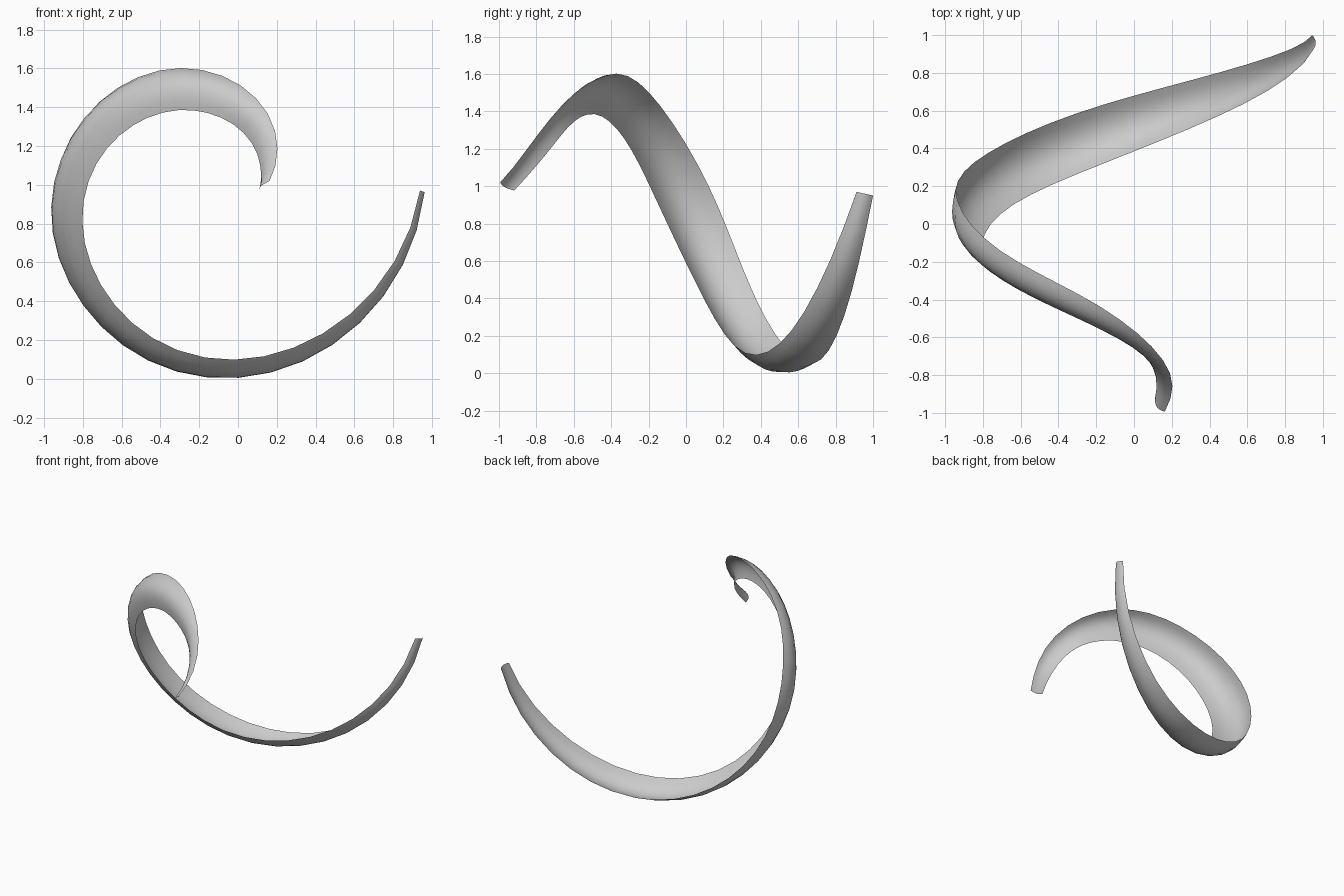
import bpy, bmesh, math

cube = bpy.data.objects.get("Cube")
if cube:
    bpy.data.objects.remove(cube)

CENTRE_X, CENTRE_Z = -0.2, 0.95
SEGMENTS, ACROSS, BULGE = 36, 8, 0.23

# Radius and depth of both ribbon edges at every eighth of the turn
inner_radius = [0.305, 0.38, 0.43, 0.496, 0.59, 0.695, 0.835, 0.97, 1.135]
inner_depth = [-0.945, -0.71, -0.54, -0.365, -0.17, 0.065, 0.305, 0.59, 0.905]
outer_radius = [0.315, 0.53, 0.645, 0.7, 0.74, 0.8, 0.89, 1.01, 1.145]
outer_depth = [-1.07, -0.755, -0.425, -0.15, 0.145, 0.38, 0.62, 0.82, 1.0]


def smooth_value(keys, angle):
    """Catmull-Rom interpolation of evenly spaced keys, angle in degrees."""
    last = len(keys) - 1
    padded = [2 * keys[0] - keys[1]] + keys + [2 * keys[last] - keys[last - 1]]
    position = angle / 45
    i = max(0, min(last - 1, int(position)))
    t = position - i
    a, b, c, d = padded[i:i + 4]
    return b + t / 2 * (c - a + t * (2 * a - 5 * b + 4 * c - d + t * (3 * (b - c) + d - a)))


def ribbon_row(u):
    """Curved cross-section of the ribbon at fraction u of its length."""
    start, end = 5 + 356 * u, 11 + 349 * u
    r0, y0 = smooth_value(inner_radius, start), smooth_value(inner_depth, start)
    r1, y1 = smooth_value(outer_radius, end), smooth_value(outer_depth, end)
    dr, dy = r1 - r0, y1 - y0
    row = []
    for j in range(ACROSS + 1):
        t = j / ACROSS
        bow = BULGE * 4 * t * (1 - t)
        angle = math.radians(start + (end - start) * t)
        r = r0 + dr * t + dy * bow
        y = y0 + dy * t - dr * bow
        row.append((CENTRE_X + r * math.cos(angle), y, CENTRE_Z + r * math.sin(angle)))
    return row


# Ribbon sheet
bm = bmesh.new()
rows = [[bm.verts.new(p) for p in ribbon_row(i / SEGMENTS)] for i in range(SEGMENTS + 1)]
for low, high in zip(rows, rows[1:]):
    for j in range(ACROSS):
        bm.faces.new((low[j], low[j + 1], high[j + 1], high[j]))
for face in bm.faces:
    face.smooth = True
mesh = bpy.data.meshes.new("spiral_ribbon")
bm.to_mesh(mesh)
bm.free()
ribbon = bpy.data.objects.new("spiral_ribbon", mesh)
bpy.context.collection.objects.link(ribbon)

# Plain grey
grey = bpy.data.materials.new("light_grey")
grey.use_nodes = True
colour = (0.6, 0.6, 0.6, 1)
grey.diffuse_color = colour
grey.node_tree.nodes["Principled BSDF"].inputs["Base Color"].default_value = colour
mesh.materials.append(grey)
